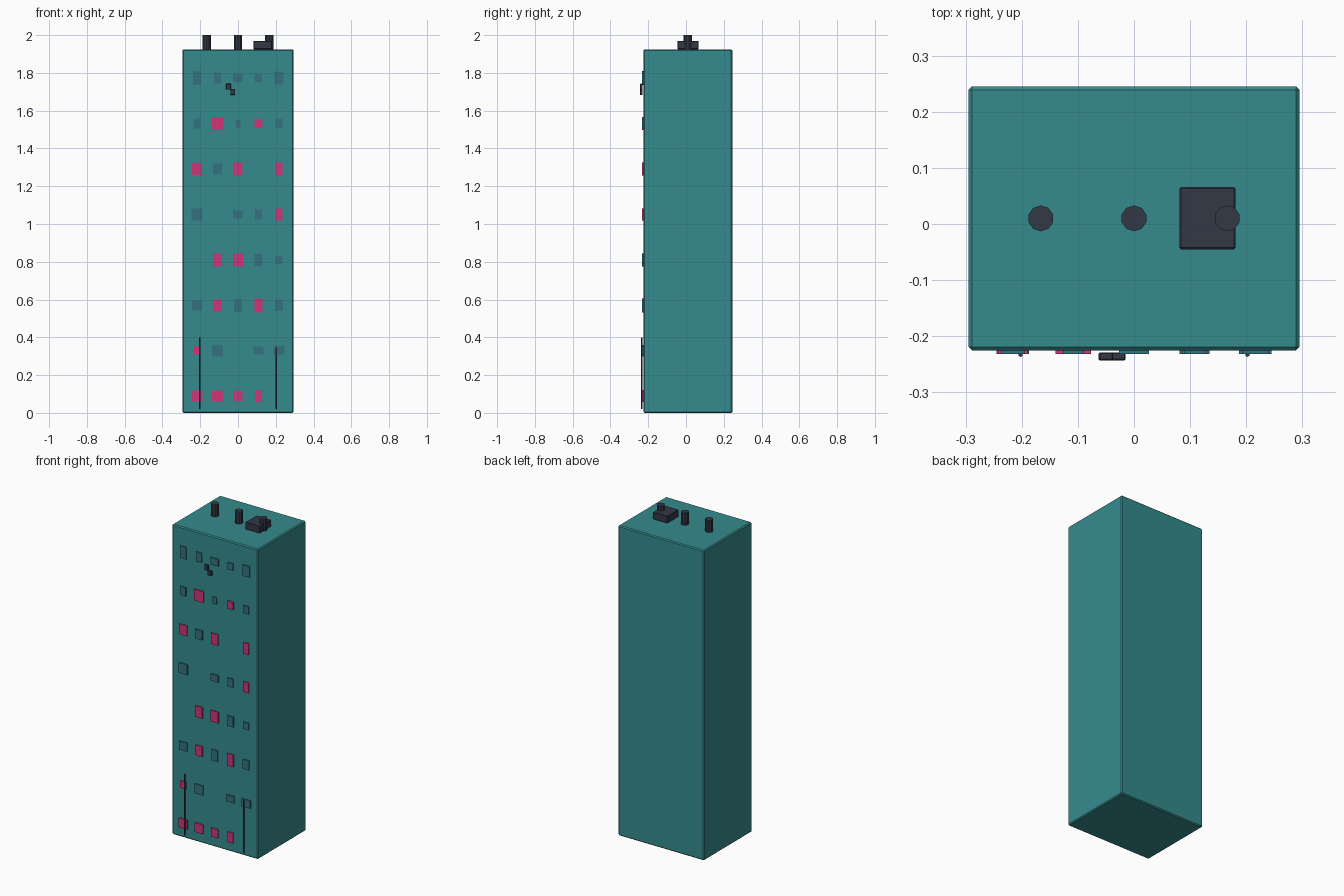
import bpy

cube = bpy.data.objects.get("Cube")
if cube:
    bpy.data.objects.remove(cube, do_unlink=True)


def material(name, r, g, b):
    m = bpy.data.materials.new(name)
    m.use_nodes = True
    m.diffuse_color = (r, g, b, 1)
    bsdf = m.node_tree.nodes["Principled BSDF"]
    bsdf.inputs["Base Color"].default_value = (r, g, b, 1)
    bsdf.inputs["Roughness"].default_value = 0.8
    return m


TEAL = material("teal_wall", 0.036, 0.26, 0.27)
PINK = material("pink_lit_glass", 0.62, 0.035, 0.19)
BLUE = material("blue_dark_glass", 0.036, 0.17, 0.22)
DARK = material("charcoal_metal", 0.033, 0.04, 0.06)


def finish(name, mat, bevel):
    o = bpy.context.object
    o.name = name
    o.data.materials.append(mat)
    if bevel:
        mod = o.modifiers.new("soft_edge", 'BEVEL')
        mod.width = bevel
        mod.segments = 1
    return o


def box(name, lo, hi, mat, bevel=0.0):
    bpy.ops.mesh.primitive_cube_add(size=1, location=[(a + b) / 2 for a, b in zip(lo, hi)])
    bpy.context.object.scale = [b - a for a, b in zip(lo, hi)]
    bpy.ops.object.transform_apply(location=False, rotation=False, scale=True)
    return finish(name, mat, bevel)


def post(name, x, y, z0, z1, radius, sides, mat):
    bpy.ops.mesh.primitive_cylinder_add(vertices=sides, radius=radius, depth=z1 - z0,
                                        location=(x, y, (z0 + z1) / 2))
    return finish(name, mat, 0)


# Tower block
WALL, MID, ROOF = -0.225, 0.01, 1.925
box("tower_wall", (-0.295, WALL, 0), (0.295, 0.245, ROOF), TEAL, 0.006)

# Windows: one row per floor from the top, as colour, width and height in
# small units; "-" is a gap
UNIT = 0.0053
floors = [
    "B8x14 B7x11 B10x8 B7x8 B9x13",
    "B7x10 P12x13 B5x8 P8x9 B7x9",
    "P10x12 B9x11 P9x13 - P7x13",
    "B11x12 - B10x8 B7x10 P7x12",
    "- P9x13 P10x13 B8x12 B7x8",
    "B10x10 P9x12 B8x13 P8x14 B8x11",
    "P7x8 B11x11 - B10x8 B11x9",
    "P11x11 P11x11 P9x10 P7x12 -",
]
for row, floor in enumerate(floors):
    z = 1.772 - row * 0.2405
    for col, code in enumerate(floor.split()):
        if code == "-":
            continue
        w, h = (int(n) * UNIT / 2 for n in code[1:].split("x"))
        x = (col - 2) * 0.108
        box(f"window_{row}_{col}", (x - w, WALL - 0.007, z - h), (x + w, WALL + 0.002, z + h),
            PINK if code[0] == "P" else BLUE)

# Roof chimneys and plant box
for i in (-1, 0, 1):
    post(f"chimney_{i + 2}", i * 0.166, MID, ROOF - 0.005, 2, 0.023, 10, DARK)
box("roof_unit", (0.081, -0.045, ROOF), (0.181, 0.066, 1.97), DARK, 0.003)

# Drainpipes on the front wall
for name, x, top in (("right_pipe", -0.202, 0.4), ("left_pipe", 0.202, 0.345)):
    post(name, x, -0.233, 0.02, top, 0.004, 6, DARK)

# Small wall boxes near the top
box("wall_box_upper", (-0.063, -0.243, 1.711), (-0.037, -0.229, 1.743), DARK, 0.002)
box("wall_box_lower", (-0.041, -0.243, 1.683), (-0.015, -0.229, 1.712), DARK, 0.002)
